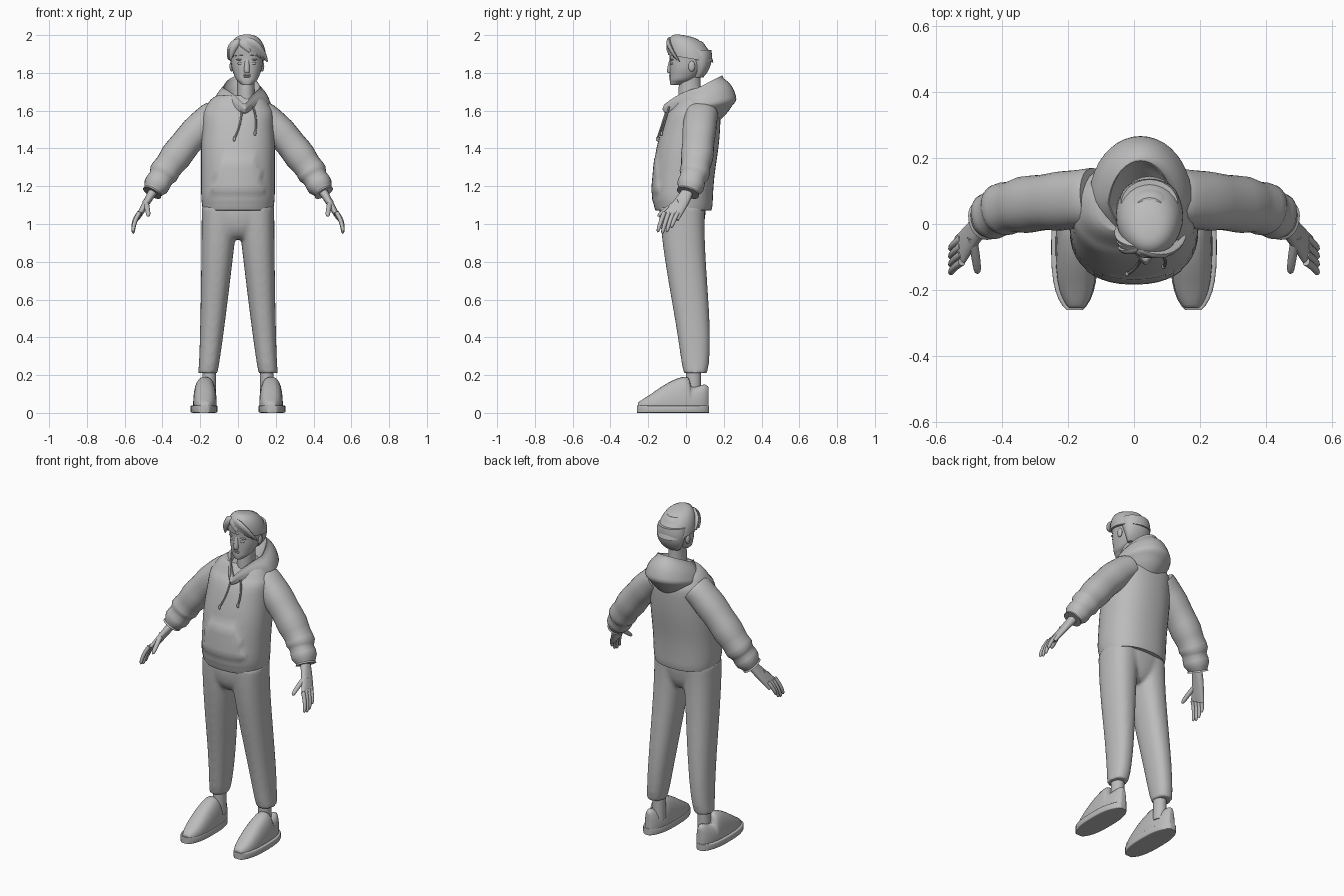
import bpy, bmesh, math
from mathutils import Vector

cube = bpy.data.objects.get("Cube")
if cube:
    bpy.data.objects.remove(cube, do_unlink=True)

grey = bpy.data.materials.new("plain grey")
grey.use_nodes = True
grey.diffuse_color = (0.5, 0.5, 0.5, 1)
shader = grey.node_tree.nodes["Principled BSDF"]
shader.inputs["Base Color"].default_value = grey.diffuse_color


def finish(obj, name, mirror=False):
    """Name, colour, mirror and smooth one part."""
    obj.name = obj.data.name = name
    obj.data.materials.append(grey)
    if mirror:
        obj.modifiers.new("Mirror", "MIRROR")
    bpy.ops.object.select_all(action="DESELECT")
    obj.select_set(True)
    bpy.context.view_layer.objects.active = obj
    bpy.ops.object.shade_smooth_by_angle(angle=math.radians(40))
    return obj


def mix(start, end, t):
    return start + (end - start) * t


def steps(count):
    return [k / count for k in range(count + 1)]


def curve(points, count=5):
    """Smooth curve through points of any dimension."""
    points = [Vector(p) for p in points]
    last = len(points) - 1
    dense = []
    for i in range(last):
        before, start = points[max(i - 1, 0)], points[i]
        end, after = points[i + 1], points[min(i + 2, last)]
        for t in steps(count)[:-1]:
            left = start + (end - before) * (t / 2)
            right = end + (after - start) * ((t - 1) / 2)
            blend = t * t * (3 - 2 * t)
            dense.append(left.lerp(right, blend))
    return dense + [points[-1]]


def loft(name, rings, power=2, sides=28, floor=0, mirror=False):
    """Skin through rings of (centre, half axis, half axis)."""
    bm = bmesh.new()
    rows = []
    for centre, across, along in rings:
        row = []
        for k in range(sides):
            co = math.cos(math.tau * k / sides)
            si = math.sin(math.tau * k / sides)
            p = Vector(centre)
            p += Vector(across) * math.copysign(abs(co) ** (2 / power), co)
            p += Vector(along) * math.copysign(abs(si) ** (2 / power), si)
            p.z = max(p.z, floor)
            row.append(bm.verts.new(p))
        rows.append(row)
    for low, high in zip(rows, rows[1:]):
        for k in range(sides):
            n = (k + 1) % sides
            bm.faces.new((low[k], low[n], high[n], high[k]))
    bm.faces.new(rows[0])
    bm.faces.new(rows[-1])
    bmesh.ops.recalc_face_normals(bm, faces=bm.faces)
    mesh = bpy.data.meshes.new(name)
    bm.to_mesh(mesh)
    bm.free()
    obj = bpy.data.objects.new(name, mesh)
    bpy.context.collection.objects.link(obj)
    return finish(obj, name, mirror)


def stack(name, rows, x=0, **options):
    """Upright loft from rows of (height, half width, front, back)."""
    rings = [((x, (front + back) / 2, z), (width, 0, 0), (0, (back - front) / 2, 0))
             for z, width, front, back in curve(rows)]
    return loft(name, rings, **options)


def limb(name, path, width, depth, **options):
    """Tube along a path; width and depth are rules of the way along it."""
    points = curve(path)
    last = len(points) - 1
    rings = []
    for i, p in enumerate(points):
        direction = points[min(i + 1, last)] - points[max(i - 1, 0)]
        across = Vector((0, 1, 0)).cross(direction).normalized()
        along = direction.normalized().cross(across)
        rings.append((p, across * width(i / last), along * depth(i / last)))
    return loft(name, rings, **options)


def ball(name, centre, size):
    bpy.ops.mesh.primitive_uv_sphere_add(segments=20, ring_count=12, location=centre)
    bpy.context.object.scale = size
    return finish(bpy.context.object, name)


def taper(size):
    """Thickness rule for a rounded, narrowing tip."""
    return lambda t: size * (1 - 0.2 * t) * math.sqrt(1.03 - t ** 6)


def lock(size):
    """Thickness rule for a pointed lock of hair."""
    return lambda t: size * (0.25 + math.sin(math.pi * t ** 0.8))


# Sweatshirt body
body = stack("sweatshirt_body", [
    (1.08, .18, -.15, .13), (1.1, .19, -.17, .14), (1.25, .195, -.175, .15),
    (1.5, .19, -.13, .18), (1.62, .17, -.07, .165), (1.68, .11, -.03, .13)],
    power=2.3, sides=40)

# Raised front pocket
bm = bmesh.new()
bm.from_mesh(body.data)
pocket = []
for face in bm.faces:
    p = face.calc_center_median()
    if p.y < -.1 and 1.15 < p.z < 1.33 and abs(p.x) < .5 - .3 * p.z:
        pocket.append(face)
bmesh.ops.inset_region(bm, faces=pocket, thickness=.004, depth=.003)
bm.to_mesh(body.data)
bm.free()

# Sleeves, gathered toward the cuffs
def gather(t):
    return .006 * t * math.sin(t * 32)

limb("sleeve", [(.12, .08, 1.58), (.22, .07, 1.49), (.35, .055, 1.33), (.41, .035, 1.24), (.455, .01, 1.165)],
     width=lambda t: .084 - .034 * t ** 3 - .01 * (1 - t) ** 8 + gather(t),
     depth=lambda t: mix(.09, .058, t * t) + gather(t), power=2.2, mirror=True)

# Hood: lining, rolled rim, then the hanging outside, drawn to a point in front
rows = [(.06, -.06, .11, 1.6, 1.66), (.09, -.1, .18, 1.63, 1.76), (.11, -.12, .2, 1.62, 1.77),
        (.15, -.12, .26, 1.6, 1.69), (.14, -.1, .24, 1.58, 1.62), (.1, -.06, .18, 1.57, 1.55)]
hood = loft("hood", [((.02, (front + back) / 2, (low + high) / 2), (width, 0, 0),
                      (0, (back - front) / 2, (high - low) / 2))
                     for width, front, back, low, high in curve(rows)], sides=40)
for vertex in hood.data.vertices:
    forward = max(.06 - vertex.co.y, 0) / .18
    vertex.co.x = mix(vertex.co.x, .04, .75 * forward)
    vertex.co.z += .06 * forward * (1 - forward)

# Drawstrings
for name, top, end in (("right", (.02, -.1, 1.61), (-.02, -.152, 1.45)),
                       ("left", (.08, -.09, 1.62), (.09, -.13, 1.48))):
    middle = Vector(top).lerp(Vector(end), .5) + Vector((.01, 0, 0))
    limb(name + "_drawstring", [top, middle, end], lambda t: .005, lambda t: .005, sides=8)
    ball(name + "_drawstring_end", end, (.007, .007, .013))

# Trousers: seat and two legs fused into one smooth cloth surface
seat = stack("trousers", [(.92, .04, -.08, .05), (.98, .13, -.13, .09), (1.1, .183, -.14, .105)],
             power=2.4, sides=36)
for side in (-1, 1):
    leg = []
    for t in steps(16):
        ease = t * t * (3 - 2 * t)
        leg.append(((side * mix(.16, .094, t ** .8), mix(.05, -.02, ease), mix(.21, 1.09, t)),
                    (mix(.051, .098, t), 0, 0), (0, mix(.062, .12, t ** .6), 0)))
    loft("leg", leg, power=2.3)
    seat.select_set(True)
    bpy.context.view_layer.objects.active = seat
    bpy.ops.object.join()
fuse = seat.modifiers.new("Fuse", "REMESH")
fuse.mode = "VOXEL"
fuse.voxel_size = .01
fuse.use_smooth_shade = True
soften = seat.modifiers.new("Soften", "SMOOTH")
soften.iterations = 8
stack("ankle", [(.08, .036, 0, .08), (.23, .036, 0, .08)], x=.153, mirror=True)

# Shoes: height follows a side profile, width swells between toe and heel
upper, sole = [], []
for y, top in curve([(-.255, .05), (-.2, .09), (-.02, .19), (.03, .14), (.1, .15), (.12, .12)]):
    swell = math.sqrt(1.06 - min(abs((y + .07) / .19), 1) ** 2.7)
    upper.append(((.175, y, .03), (.061 * swell, 0, 0), (0, 0, top - .03)))
    sole.append(((.18, y * 1.02, .02), (.069 * swell, 0, 0), (0, 0, .02)))
loft("shoe_upper", upper, power=2.6, floor=.025, mirror=True)
loft("shoe_sole", sole, power=9, sides=32, mirror=True)

# Hands
limb("palm", [(.445, .01, 1.18), (.475, -.015, 1.13), (.527, -.078, 1.04)],
     width=lambda t: mix(.027, .013, t), depth=lambda t: mix(.026, .047, t),
     power=2.4, mirror=True)
limb("thumb", [(.49, -.04, 1.12), (.48, -.1, 1.08), (.474, -.15, 1.04)],
     taper(.015), taper(.014), sides=12, mirror=True)
for i, finger in enumerate(("index", "middle", "ring", "little")):
    y = -.115 + i * .024
    reach = .112 - .008 * (i - 1) ** 2
    limb(finger + "_finger", [(.522, y, 1.06), (.547, y - .02, 1.06 - reach / 2),
                              (.555, y - .035, 1.06 - reach)],
         taper(.012), taper(.012), sides=12, mirror=True)

# Neck and head, set a little to the left
middle = .047
stack("neck", [(1.58, .06, -.04, .1), (1.7, .047, -.04, .08), (1.8, .05, -.03, .08)], x=.042)
stack("head", [(1.735, .02, -.08, -.04), (1.75, .04, -.085, 0), (1.79, .068, -.086, .07),
               (1.87, .085, -.086, .12), (1.93, .08, -.08, .11), (1.97, .05, -.04, .08)],
      x=middle, power=2.2)

# Face
stack("nose", [(1.8, .008, -.088, -.07), (1.815, .015, -.1, -.07), (1.88, .009, -.084, -.07)],
      x=middle, sides=16)
for name, z in (("upper_lip", 1.788), ("lower_lip", 1.78)):
    ball(name, (middle, -.082, z), (.022, .007, .005))
for side, word in ((-1, "right"), (1, "left")):
    ball(word + "_eye", (middle + side * .033, -.073, 1.85), (.016, .01, .008))
    ball(word + "_brow", (middle + side * .035, -.073, 1.87), (.022, .011, .004))
    ball(word + "_ear", (middle + side * .081, .03, 1.835), (.011, .018, .028))

# Hair: close-cut back below an overhanging dome
stack("hair_back", [(1.775, .05, .04, .09), (1.84, .084, .03, .13), (1.92, .087, -.02, .135)],
      x=middle)
dome = []
for t in steps(10):
    shrink = max(math.cos(t * math.pi / 2), .01) ** .7
    dome.append(((middle, .025 - .04 * t, 1.875 + .125 * math.sin(t * math.pi / 2)),
                 (.102 * shrink, 0, 0), (0, .12 * shrink, -.02 * shrink)))
loft("hair_top", dome)

# Locks fanning both ways from the parting
for i in range(6):
    limb("fringe_lock", [(.01, -.07, 1.97), (.03 + i * .012, -.09, 1.95),
                         (.065 + i * .018, -.095 + i * .012, 1.91 - i * .01)],
         lock(.017), lock(.01), sides=10)
for i in range(3):
    limb("side_lock", [(.02, -.07, 1.97), (-.02 - i * .006, -.08 + i * .015, 1.94),
                       (-.04 - i * .004, -.065 + i * .03, 1.87)],
         lock(.016), lock(.01), sides=10)
